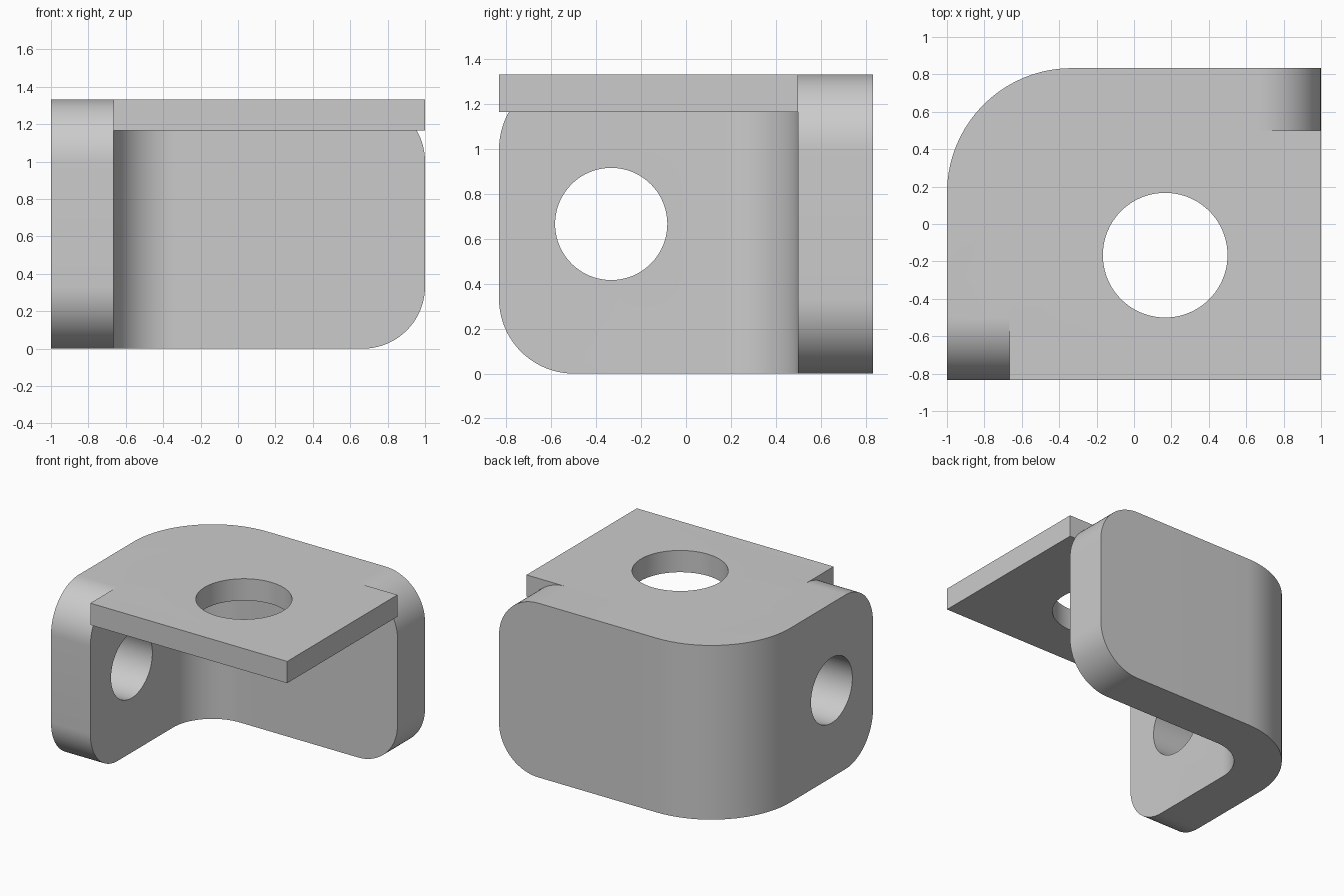
import bpy
import bmesh
import math
from mathutils import Matrix

if "Cube" in bpy.data.objects:
    bpy.data.objects.remove(bpy.data.objects["Cube"], do_unlink=True)

U = 1 / 6                       # plate thickness; all sizes are multiples of it
X, Y, H = 6 * U, 5 * U, 8 * U   # half width, half depth, height
WALL = 2 * U

grey = bpy.data.materials.new("plain grey")
grey.use_nodes = True
colour = (0.6, 0.6, 0.6, 1)
grey.diffuse_color = colour
grey.node_tree.nodes["Principled BSDF"].inputs["Base Color"].default_value = colour


def make_object(name, bm):
    bmesh.ops.recalc_face_normals(bm, faces=bm.faces)
    mesh = bpy.data.meshes.new(name)
    bm.to_mesh(mesh)
    bm.free()
    mesh.materials.append(grey)
    obj = bpy.data.objects.new(name, mesh)
    bpy.context.collection.objects.link(obj)
    return obj


def prism(points, z0, z1):
    bm = bmesh.new()
    face = bm.faces.new([bm.verts.new((x, y, z0)) for x, y in points])
    made = bmesh.ops.extrude_face_region(bm, geom=[face])["geom"]
    top = [v for v in made if isinstance(v, bmesh.types.BMVert)]
    bmesh.ops.translate(bm, verts=top, vec=(0, 0, z1 - z0))
    return bm


def round_edges(bm, radius, test):
    edges = [e for e in bm.edges if test(*e.verts)]
    bmesh.ops.bevel(bm, geom=edges, offset=radius, segments=20,
                    profile=0.5, affect='EDGES', clamp_overlap=False)


def near(v, **coords):
    return all(abs(getattr(v.co, k) - c) < 1e-4 for k, c in coords.items())


def both(a, b, **coords):
    return near(a, **coords) and near(b, **coords)


def hole_cutter(name, radius, matrix):
    bm = bmesh.new()
    bmesh.ops.create_cone(bm, cap_ends=True, segments=80, radius1=radius,
                          radius2=radius, depth=1, matrix=matrix)
    cutter = make_object(name, bm)
    cutter.hide_render = True
    return cutter


def combine(target, other, operation):
    mod = target.modifiers.new(operation, 'BOOLEAN')
    mod.operation = operation
    mod.solver = 'EXACT'
    mod.object = other
    bpy.context.view_layer.objects.active = target
    bpy.ops.object.modifier_apply(modifier=mod.name)
    bpy.data.objects.remove(other, do_unlink=True)


# Two upright walls joined by a rounded corner
ix, iy = -X + WALL, Y - WALL
bm = prism([(-X, -Y), (ix, -Y), (ix, iy), (X, iy), (X, Y), (-X, Y)], 0, H)
round_edges(bm, 4 * U, lambda a, b: both(a, b, x=-X, y=Y))
round_edges(bm, 2 * U, lambda a, b: both(a, b, x=ix, y=iy))
for z in (0, H):
    round_edges(bm, 2 * U, lambda a, b: both(a, b, y=-Y, z=z) or both(a, b, x=X, z=z))
bracket = make_object("corner_bracket", bm)

# Square-cornered top plate, tucked into the walls where their tops are flat
k = U / 2
plate = make_object("top_plate", prism(
    [(ix, -Y), (X, -Y), (X, iy), (X - 3 * U, iy), (X - 3 * U, iy + k),
     (ix - k, iy + k), (ix - k, -Y + 3 * U), (ix, -Y + 3 * U)], H - U, H))
combine(bracket, plate, 'UNION')

# Round holes through the top plate and the right wall
top_hole = hole_cutter("top_hole_cutter", 2 * U, Matrix.Translation((U, -U, H)))
side_hole = hole_cutter("side_hole_cutter", 1.5 * U,
                        Matrix.Translation((-X, -2 * U, 4 * U))
                        @ Matrix.Rotation(math.pi / 2, 4, 'Y'))
combine(bracket, top_hole, 'DIFFERENCE')
combine(bracket, side_hole, 'DIFFERENCE')

# Smooth curved faces with crisp edges
bpy.ops.object.select_all(action='DESELECT')
bracket.select_set(True)
bpy.context.view_layer.objects.active = bracket
bpy.ops.object.shade_smooth_by_angle(angle=math.radians(30))
